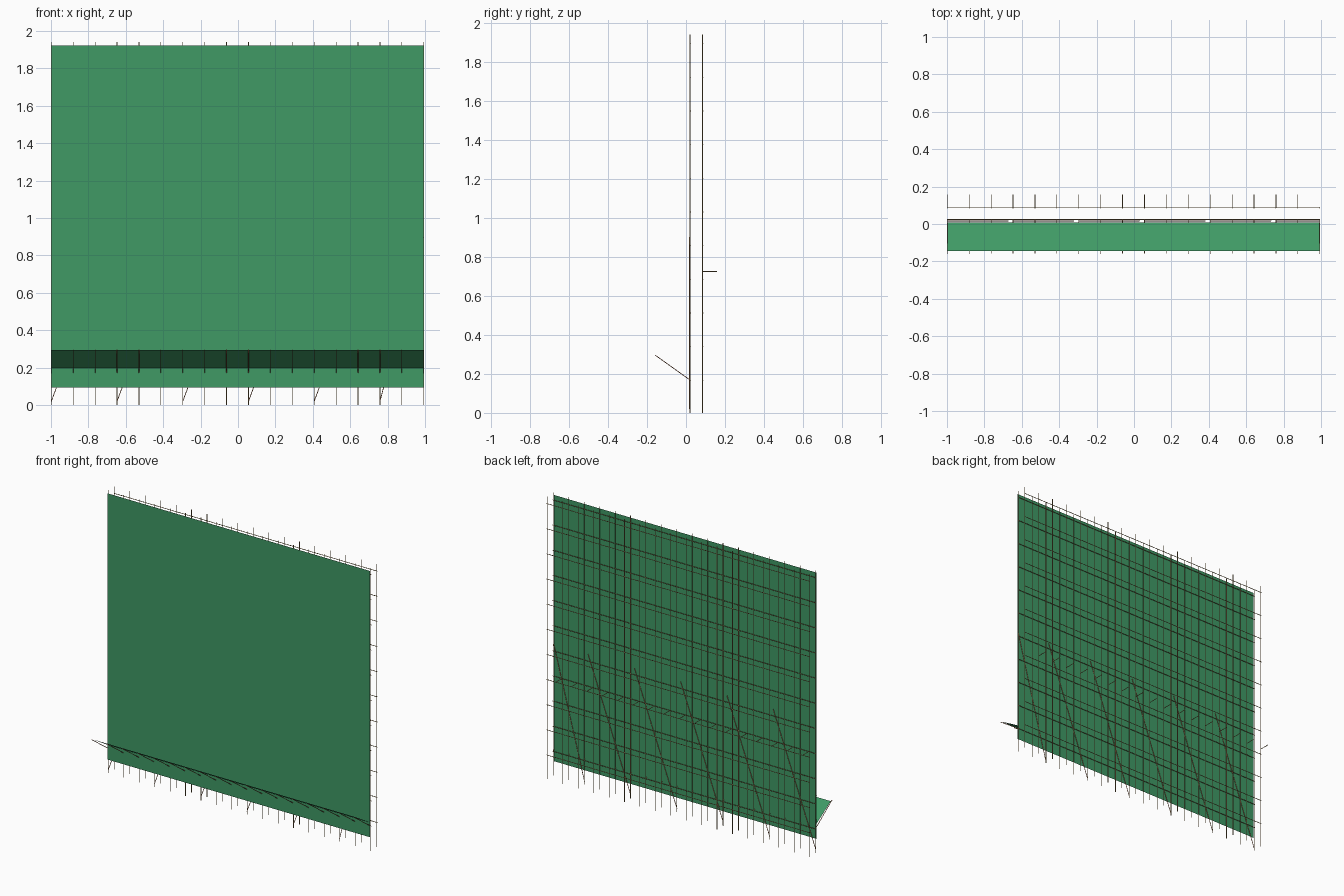
import bpy, bmesh
from mathutils import Vector, Matrix

if "Cube" in bpy.data.objects:
    bpy.data.objects.remove(bpy.data.objects["Cube"])

R = 0.002
N = 18
X0, X1 = -0.998, 0.993
XS = [X0 + (X1 - X0) * i / (N - 1) for i in range(N)]
LEVELS = [0.167 + 0.1725 * i for i in range(11)]


def material(name, color):
    m = bpy.data.materials.new(name)
    m.diffuse_color = (*color, 1)
    m.use_nodes = True
    m.node_tree.nodes["Principled BSDF"].inputs["Base Color"].default_value = m.diffuse_color
    return m


STEEL = material("pole_brown", (0.42, 0.29, 0.12))
BRACE = material("brace_rust", (0.48, 0.2, 0.1))
GREEN = material("net_green", (0.05, 0.32, 0.13))


def finish(bm, name, mat):
    me = bpy.data.meshes.new(name)
    bm.to_mesh(me)
    bm.free()
    me.materials.append(mat)
    ob = bpy.data.objects.new(name, me)
    bpy.context.collection.objects.link(ob)
    return ob


def poles(name, segments, mat, sides=10):
    """One object made of round tubes between point pairs."""
    bm = bmesh.new()
    for a, b in segments:
        a, b = Vector(a), Vector(b)
        d = b - a
        rot = d.to_track_quat('Z', 'Y').to_matrix().to_4x4()
        bmesh.ops.create_cone(bm, cap_ends=True, segments=sides, radius1=R, radius2=R,
                              depth=d.length, matrix=Matrix.Translation((a + b) / 2) @ rot)
    for f in bm.faces:
        f.smooth = len(f.verts) == 4
    for e in bm.edges:
        e.smooth = all(f.smooth for f in e.link_faces)
    return finish(bm, name, mat)


def sheet(name, low, high):
    """Flat net spanning the full width between two (y, z) edges."""
    bm = bmesh.new()
    pts = [(X0, *low), (X1, *low), (X1, *high), (X0, *high)]
    bm.faces.new([bm.verts.new(p) for p in pts])
    return finish(bm, name, GREEN)


# Two rows of standards and their ledgers
for row, y in (("front", 0.02), ("back", 0.085)):
    poles(row + "_standards", [((x, y, 0), (x, y, 1.94)) for x in XS], STEEL)
    poles(row + "_ledgers",
          [((X0 - R, y + 2 * R, z), (X1 + R, y + 2 * R, z)) for z in LEVELS], STEEL)

# Wall ties behind the back row
poles("wall_ties", [((x, 0.085, 0.725), (x, 0.158, 0.725)) for x in XS[:-1]], STEEL)

# Diagonal braces, every third bay
poles("diagonal_braces",
      [((x, 0.0165, 0.02), (min(x + 0.325, X1), 0.0165, 0.9)) for x in XS[::3]], BRACE)

# Outrigger struts of the catch fan
poles("catch_fan_struts", [((x, 0.02, 0.169), (x, -0.158, 0.296)) for x in XS], BRACE)

# Nets
sheet("safety_net", (0.0125, 0.095), (0.0125, 1.922))
sheet("catch_fan_net", (0.008, 0.199), (-0.145, 0.293))
